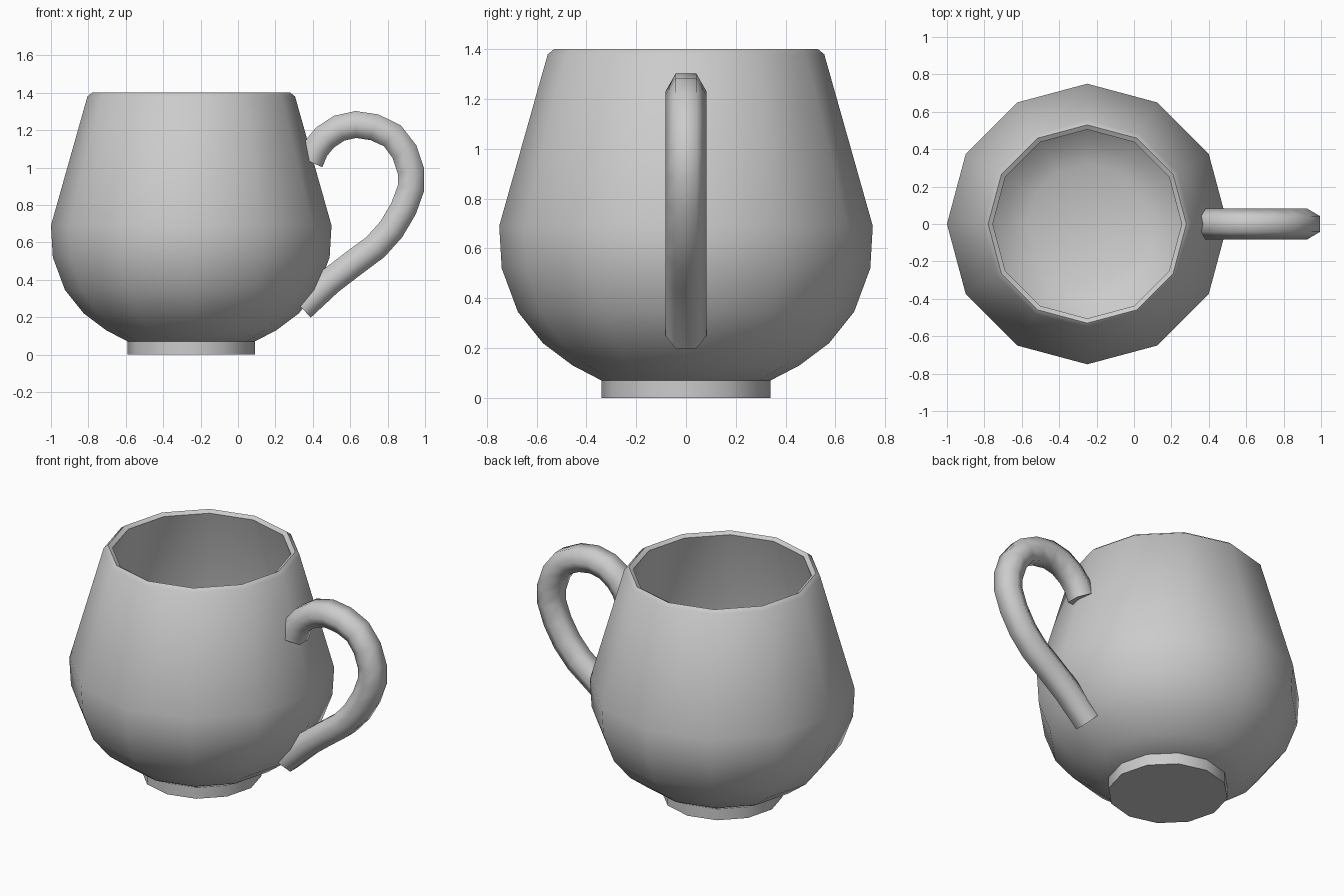
import bpy, bmesh, math
from mathutils import Vector

cube = bpy.data.objects.get("Cube")
if cube:
    bpy.data.objects.remove(cube, do_unlink=True)

SIDES = 12
CENTRE_X = -0.25

glaze = bpy.data.materials.new("plain grey")
glaze.use_nodes = True
GREY = (0.6, 0.6, 0.6, 1)
glaze.diffuse_color = GREY
glaze.node_tree.nodes["Principled BSDF"].inputs["Base Color"].default_value = GREY


def add_object(name, bm, angle):
    bmesh.ops.remove_doubles(bm, verts=bm.verts, dist=1e-4)
    bmesh.ops.recalc_face_normals(bm, faces=bm.faces)
    mesh = bpy.data.meshes.new(name)
    bm.to_mesh(mesh)
    bm.free()
    mesh.materials.append(glaze)
    obj = bpy.data.objects.new(name, mesh)
    bpy.context.collection.objects.link(obj)
    bpy.ops.object.select_all(action='DESELECT')
    obj.select_set(True)
    bpy.context.view_layer.objects.active = obj
    bpy.ops.object.shade_smooth_by_angle(angle=math.radians(angle))
    return obj


def lathe(name, profile, angle):
    """Spin a (radius, height) profile around the vertical axis."""
    bm = bmesh.new()
    verts = [bm.verts.new((r, 0, z)) for r, z in profile]
    edges = [bm.edges.new(pair) for pair in zip(verts, verts[1:])]
    bmesh.ops.spin(bm, geom=verts + edges, cent=(0, 0, 0), axis=(0, 0, 1),
                   angle=math.tau, steps=SIDES, use_merge=True)
    bmesh.ops.translate(bm, verts=bm.verts, vec=(CENTRE_X, 0, 0))
    return add_object(name, bm, angle)


def tube(name, path, radius, sides, angle):
    """Sweep a polygon section along a path lying in the x-z plane."""
    bm = bmesh.new()
    points = [Vector((x, 0, z)) for x, z in path]
    rings = []
    for i, p in enumerate(points):
        ahead = points[min(i + 1, len(points) - 1)]
        behind = points[max(i - 1, 0)]
        side = Vector((0, 1, 0))
        out = (ahead - behind).normalized().cross(side)
        ring = []
        for k in range(sides):
            a = math.tau * k / sides
            ring.append(bm.verts.new(p + radius * (side * math.cos(a) + out * math.sin(a))))
        rings.append(ring)
    for low, high in zip(rings, rings[1:]):
        for k in range(sides):
            n = (k + 1) % sides
            bm.faces.new((low[k], low[n], high[n], high[k]))
    bm.faces.new(rings[0])
    bm.faces.new(rings[-1])
    return add_object(name, bm, angle)


# Round bowl with a bevelled rim and a hollow inside
outer_wall = [(0, 0.07), (0.34, 0.07), (0.455, 0.13), (0.575, 0.22), (0.675, 0.345),
              (0.74, 0.52), (0.75, 0.69), (0.555, 1.38)]
rim = [(0.53, 1.40), (0.505, 1.385)]
inner_wall = [(0.70, 0.69), (0.69, 0.53), (0.63, 0.37), (0.54, 0.255),
              (0.43, 0.175), (0.32, 0.12), (0, 0.12)]
lathe("cup_bowl", outer_wall + rim + inner_wall, 40)

# Foot ring under the bowl
lathe("cup_foot", [(0, 0), (0.34, 0), (0.34, 0.07), (0, 0.07)], 40)

# Hooked handle with a six-sided section
handle_path = [(0.385, 1.03), (0.415, 1.10), (0.465, 1.16), (0.54, 1.21), (0.63, 1.23),
               (0.73, 1.215), (0.825, 1.17), (0.89, 1.085), (0.925, 0.98), (0.925, 0.89),
               (0.885, 0.78), (0.82, 0.67), (0.735, 0.575), (0.62, 0.49), (0.49, 0.39),
               (0.34, 0.25)]
tube("cup_handle", handle_path, 0.083, 6, 65)
